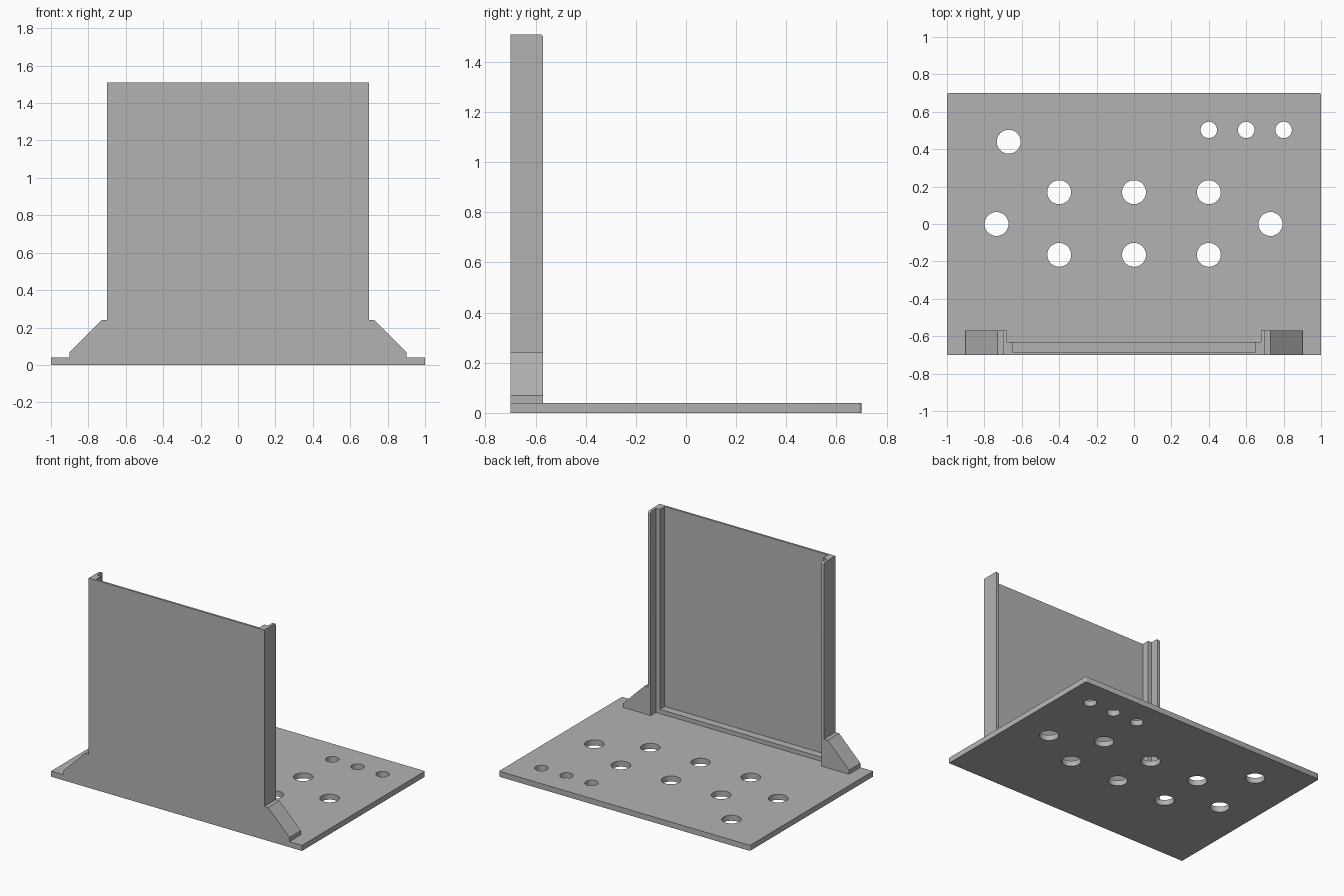
import bpy, bmesh, math
from mathutils import Vector

if "Cube" in bpy.data.objects:
    bpy.data.objects.remove(bpy.data.objects["Cube"])

grey = bpy.data.materials.new("plain grey")
grey.diffuse_color = (0.45, 0.45, 0.45, 1)
grey.use_nodes = True
grey.node_tree.nodes["Principled BSDF"].inputs["Base Color"].default_value = grey.diffuse_color


def extrude(name, loops, offset, bevel_rule=None, bevel=0.012):
    """Fill an outline (with optional hole loops) and extrude it by offset."""
    bm = bmesh.new()
    edges = []
    for loop in loops:
        vs = [bm.verts.new(p) for p in loop]
        edges += [bm.edges.new((a, b)) for a, b in zip(vs, vs[1:] + vs[:1])]
    if len(loops) == 1:
        faces = [bm.faces.new(vs)]
    else:
        bmesh.ops.triangle_fill(bm, edges=edges, use_beauty=True)
        faces = bm.faces[:]
    top = bmesh.ops.extrude_face_region(bm, geom=faces, use_keep_orig=True)["geom"]
    bmesh.ops.translate(bm, vec=Vector(offset),
                        verts=[v for v in top if isinstance(v, bmesh.types.BMVert)])
    bmesh.ops.recalc_face_normals(bm, faces=bm.faces[:])
    # round only the edges picked by the rule
    if bevel_rule:
        chosen = [e for e in bm.edges if all(bevel_rule(v.co) for v in e.verts)]
        bmesh.ops.bevel(bm, geom=chosen, offset=bevel, segments=3,
                        profile=0.5, affect='EDGES')
    mesh = bpy.data.meshes.new(name)
    bm.to_mesh(mesh)
    bm.free()
    mesh.materials.append(grey)
    obj = bpy.data.objects.new(name, mesh)
    bpy.context.collection.objects.link(obj)
    bpy.ops.object.select_all(action='DESELECT')
    bpy.context.view_layer.objects.active = obj
    obj.select_set(True)
    bpy.ops.object.shade_smooth_by_angle(angle=math.radians(35))
    return obj


def circle(x, y, r, n=32):
    return [(x + r * math.cos(i * math.tau / n), y + r * math.sin(i * math.tau / n), 0)
            for i in range(n)]


# base plate with rounded back corners and drilled holes
R = 0.012
corner = [(R * math.cos(a), R * math.sin(a)) for a in (0, math.pi / 6, math.pi / 3, math.pi / 2)]
outline = [(-1, -0.7, 0), (1, -0.7, 0)]
outline += [(1 - R + x, 0.7 - R + y, 0) for x, y in corner]
outline += [(-1 + R - x, 0.7 - R + y, 0) for x, y in reversed(corner)]
large = [(x, y) for x in (-0.4, 0, 0.4) for y in (0.17, -0.165)]
large += [(-0.67, 0.44), (-0.735, 0), (0.73, 0)]
holes = [circle(x, y, 0.064) for x, y in large]
holes += [circle(x, 0.503, 0.044) for x in (0.4, 0.6, 0.8)]
extrude("base_plate", [outline] + holes, (0, 0, 0.04))

# upright panel with stepped side rails
half = [(0.70, -0.70), (0.70, -0.57), (0.68, -0.57), (0.68, -0.63),
        (0.65, -0.63), (0.65, -0.685)]
plan = half + [(-x, y) for x, y in reversed(half)]
extrude("upright_panel", [[(x, y, 0.04) for x, y in plan]], (0, 0, 1.47),
        lambda c: c.y > -0.58 and c.z > 1.5)

# low ledge along the foot of the panel
ledge = [(-0.65, -0.685), (0.65, -0.685), (0.65, -0.63), (-0.65, -0.63)]
extrude("panel_ledge", [[(x, y, 0.04) for x, y in ledge]], (0, 0, 0.03))

# sloped side braces
for side, label in ((-1, "left"), (1, "right")):
    brace = [(0.70, 0.04), (0.90, 0.04), (0.90, 0.07), (0.73, 0.24), (0.70, 0.24)]
    extrude(label + "_brace", [[(side * x, -0.70, z) for x, z in brace]], (0, 0.13, 0))
